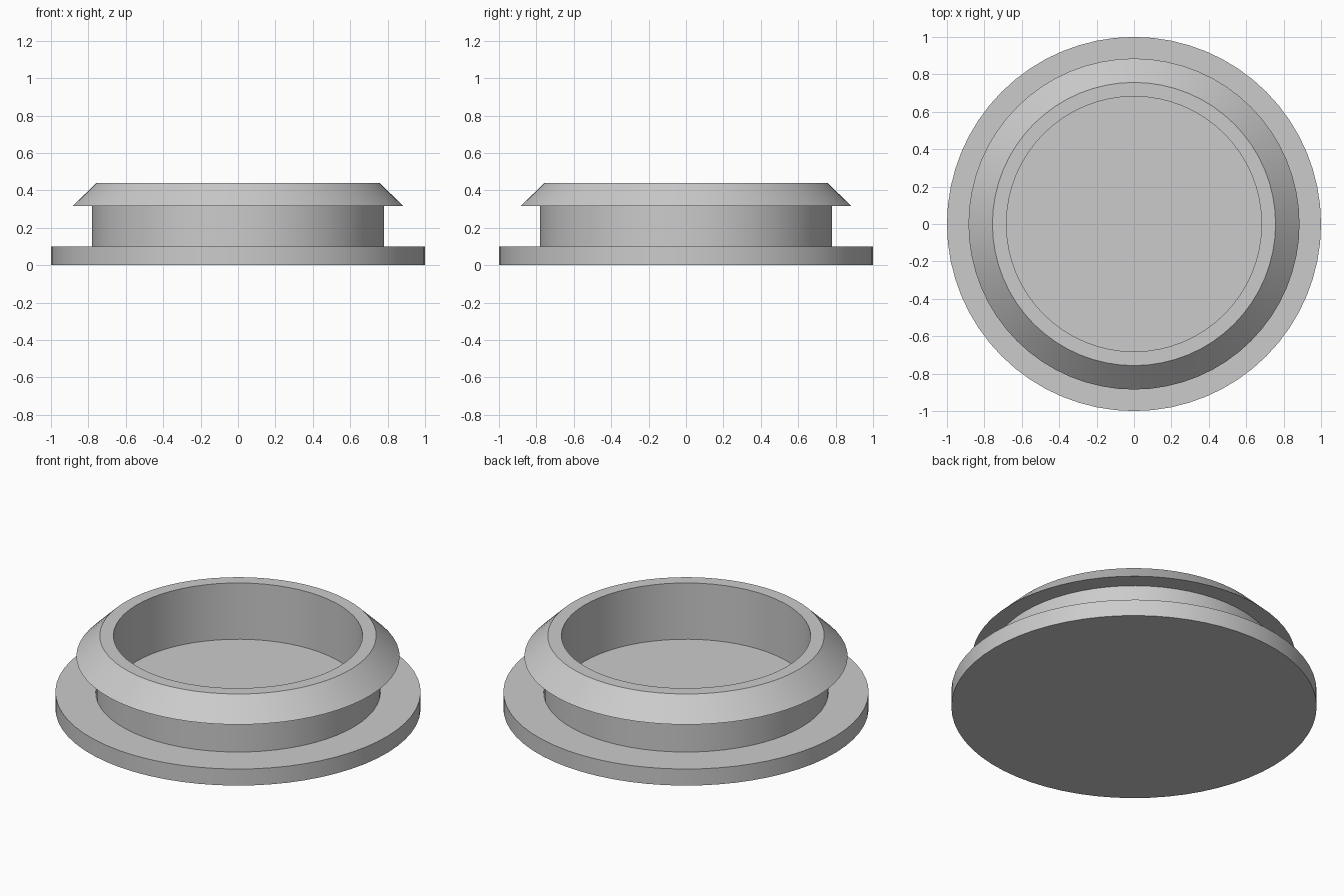
import bpy
import bmesh
import math

default = bpy.data.objects.get("Cube")
if default:
    bpy.data.objects.remove(default, do_unlink=True)

SIDES = 64

# Single grey plastic
grey = bpy.data.materials.new("plain grey")
grey.use_nodes = True
colour = (0.6, 0.6, 0.6, 1)
grey.diffuse_color = colour
grey.node_tree.nodes["Principled BSDF"].inputs["Base Color"].default_value = colour


def lathe(name, profile):
    """Revolve a (radius, height) profile around the z axis."""
    bm = bmesh.new()
    verts = [bm.verts.new((r, 0, z)) for r, z in profile]
    edges = [bm.edges.new(pair) for pair in zip(verts, verts[1:])]
    bmesh.ops.spin(bm, geom=verts + edges, cent=(0, 0, 0), axis=(0, 0, 1),
                   angle=math.tau, steps=SIDES, use_merge=False)
    bmesh.ops.remove_doubles(bm, verts=bm.verts, dist=0.0001)
    bmesh.ops.recalc_face_normals(bm, faces=bm.faces)
    mesh = bpy.data.meshes.new(name)
    bm.to_mesh(mesh)
    bm.free()
    mesh.materials.append(grey)
    obj = bpy.data.objects.new(name, mesh)
    bpy.context.collection.objects.link(obj)
    bpy.ops.object.select_all(action="DESELECT")
    obj.select_set(True)
    bpy.context.view_layer.objects.active = obj
    bpy.ops.object.shade_smooth_by_angle(angle=math.radians(30))
    return obj


# Flange disc, neck, snap lip and hollow inside as one continuous shell
base_top, lip_bottom, rim_top = 0.10, 0.315, 0.44
lathe("snap_in_plug", [
    (0, 0), (1, 0), (1, base_top),                # flange
    (0.78, base_top), (0.78, lip_bottom),         # neck
    (0.885, lip_bottom), (0.757, rim_top),        # sloped lip
    (0.682, rim_top), (0.682, base_top),          # bore
    (0, base_top),                                # floor
])
